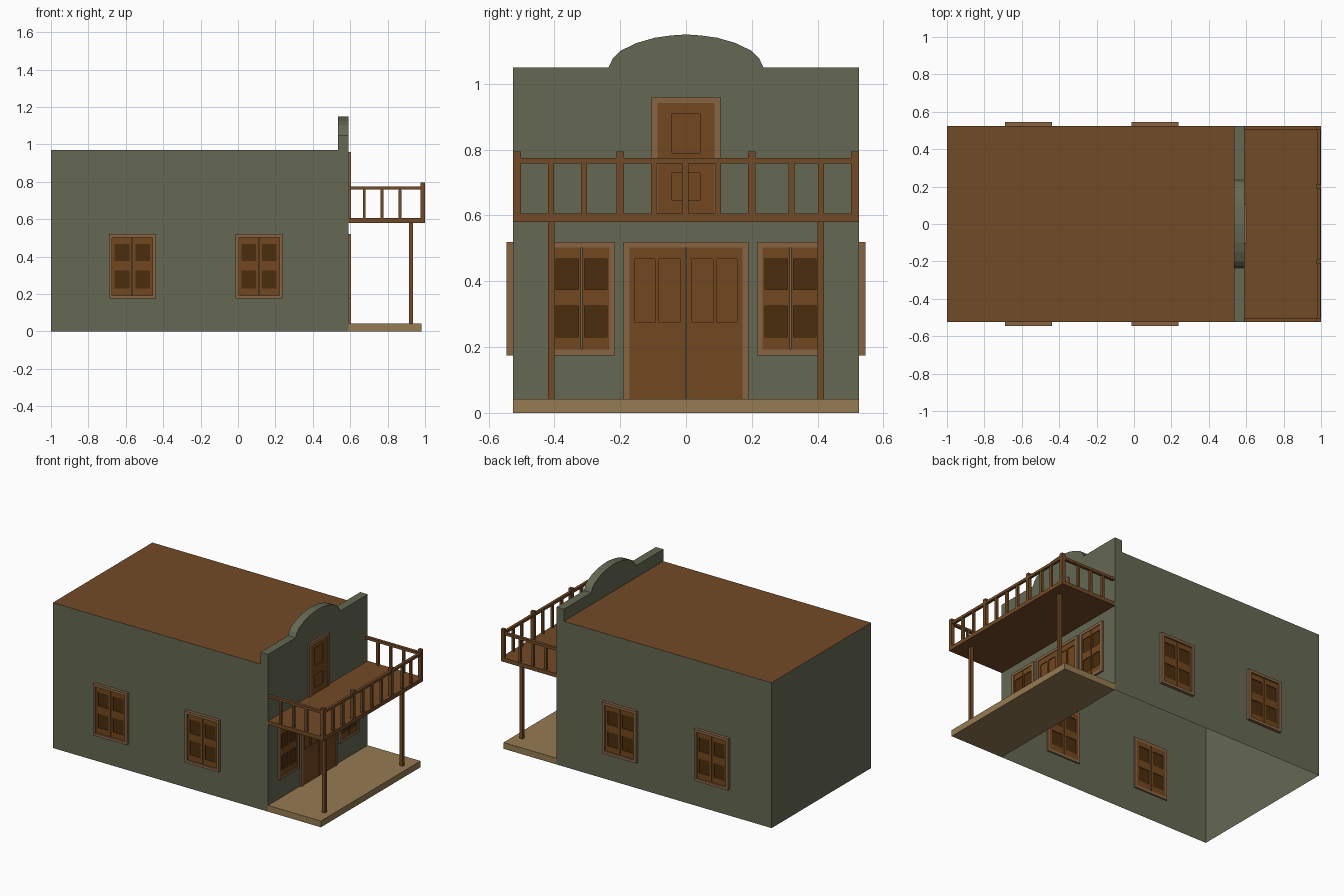
import bpy, bmesh

if "Cube" in bpy.data.objects:
    bpy.data.objects.remove(bpy.data.objects["Cube"])

def mat(name, r, g, b):
    m = bpy.data.materials.new(name)
    m.diffuse_color = (r, g, b, 1)
    m.use_nodes = True
    m.node_tree.nodes["Principled BSDF"].inputs["Base Color"].default_value = m.diffuse_color
    return m

GREEN = mat("wall_green", .13, .14, .085)
BROWN = mat("timber_brown", .17, .07, .02)
TRIM = mat("trim_tan", .24, .13, .06)
DOOR = mat("door_brown", .17, .065, .014)
PANE = mat("pane_dark", .07, .026, .004)
PORCH = mat("porch_boards", .30, .20, .085)

def finish(name, bm, mats):
    me = bpy.data.meshes.new(name)
    bm.to_mesh(me)
    bm.free()
    for m in mats:
        me.materials.append(m)
    ob = bpy.data.objects.new(name, me)
    bpy.context.collection.objects.link(ob)
    return ob

def boxes(name, items, mats):
    """items: (corner, opposite corner, material index)"""
    bm = bmesh.new()
    for a, b, mi in items:
        lo = [min(p, q) for p, q in zip(a, b)]
        hi = [max(p, q) for p, q in zip(a, b)]
        r = bmesh.ops.create_cube(bm, size=1)
        for v in r["verts"]:
            v.co = [hi[i] if v.co[i] > 0 else lo[i] for i in range(3)]
        for f in {f for v in r["verts"] for f in v.link_faces}:
            f.material_index = mi
    return finish(name, bm, mats)

W, XF, XP, ROOF, TOP = .525, .59, .535, .97, 1.05

# Building shell: open underneath, one-piece front with arched parapet
half = [(.235, TOP), (.222, 1.078), (.2, 1.10), (.15, 1.124), (.095, 1.14), (.045, 1.147)]
arch = [(-y, z) for y, z in half] + [(0, 1.15)] + half[::-1]
crest = [(-W, TOP)] + arch + [(W, TOP)]
bm = bmesh.new()

def face(pts, mi=0):
    f = bm.faces.new([bm.verts.new(p) for p in pts])
    f.material_index = mi

face([(XF, y, z) for y, z in [(W, 0)] + crest[::-1] + [(-W, 0)]][::-1])
face([(XP, y, z) for y, z in [(-W, ROOF)] + crest + [(W, ROOF)]][::-1][::-1])
for (y0, z0), (y1, z1) in zip(crest, crest[1:]):
    face([(XP, y0, z0), (XF, y0, z0), (XF, y1, z1), (XP, y1, z1)])
side = [(-1, 0), (XF, 0), (XF, TOP), (XP, TOP), (XP, ROOF), (-1, ROOF)]
face([(x, -W, z) for x, z in side])
face([(x, W, z) for x, z in side[::-1]])
face([(-1, W, 0), (-1, W, ROOF), (-1, -W, ROOF), (-1, -W, 0)])
face([(-1, -W, ROOF), (XP, -W, ROOF), (XP, W, ROOF), (-1, W, ROOF)], 1)
bmesh.ops.remove_doubles(bm, verts=bm.verts, dist=1e-5)
bmesh.ops.recalc_face_normals(bm, faces=bm.faces)
# open shell: make sure the roof points up
roof = next(f for f in bm.faces if f.material_index == 1)
if roof.normal.z < 0:
    bmesh.ops.reverse_faces(bm, faces=bm.faces)
finish("building_shell", bm, [GREEN, BROWN])

# Wall placement: u along the wall, d outwards, z up
PLACE = {
    "front": lambda u, d, z: (XF + d, u, z),
    "left": lambda u, d, z: (u, -W - d, z),
    "right": lambda u, d, z: (u, W + d, z),
}

def surround(name, wall, u0, u1, z0, z1, t, out, sill=True):
    P = PLACE[wall]
    bars = [(u0, u0 + t, z0, z1), (u1 - t, u1, z0, z1), (u0 + t, u1 - t, z1 - t, z1)]
    if sill:
        bars.append((u0 + t, u1 - t, z0, z0 + t))
    boxes(name, [(P(a, -.01, c), P(b, out, d), 0) for a, b, c, d in bars], [TRIM])

def leaf(name, wall, u0, u1, z0, z1, us, zs, fill, out=.009):
    """Stiles and rails around recessed panels at us x zs"""
    P = PLACE[wall]
    items = [(P(u0 + .002, -.005, z0 + .002), P(u1 - .002, out - .005, z1 - .002), 1)]
    edges = [u0] + [v for s in us for v in s] + [u1]
    for a, b in zip(edges[::2], edges[1::2]):
        items.append((P(a, -.01, z0), P(b, out, z1), 0))
    rows = [z0] + [v for s in zs for v in s] + [z1]
    for a, b in us:
        for c, d in zip(rows[::2], rows[1::2]):
            items.append((P(a, -.01, c), P(b, out, d), 0))
    boxes(name, items, [DOOR, fill])

def window(name, wall, c, hw, inset, out):
    surround(name + "_frame", wall, c - hw, c + hw, .175, .52, .018, out)
    for s, tag in ((-1, "a"), (1, "b")):
        u0, u1 = sorted((c + s * .002, c + s * (hw - .018)))
        leaf(f"{name}_sash_{tag}", wall, u0, u1, .193, .502,
             [(u0 + inset, u1 - inset)], [(.23, .325), (.375, .468)], PANE)

# Windows
for wall in ("left", "right"):
    window(f"{wall}_rear_window", wall, -.565, .126, .014, .02)
    window(f"{wall}_fore_window", wall, .113, .126, .014, .02)
for s, tag in ((-1, "left"), (1, "right")):
    window(f"front_{tag}_window", "front", s * .3175, .1025, .007, .013)

# Double entrance door
surround("entrance_frame", "front", -.19, .19, .04, .52, .018, .013, False)
for s, tag in ((-1, "left"), (1, "right")):
    u0, u1 = sorted((s * .002, s * .172))
    us = sorted(tuple(sorted((s * a, s * b))) for a, b in ((.018, .082), (.094, .155)))
    leaf(f"entrance_door_{tag}", "front", u0, u1, .042, .502, us, [(.275, .468)], DOOR)

# Balcony door
surround("balcony_door_frame", "front", -.105, .105, .605, .96, .018, .013, False)
leaf("balcony_door", "front", -.087, .087, .605, .942, [(-.042, .042)],
     [(.645, .73), (.79, .91)], DOOR)

# Porch, posts and balcony floor
boxes("porch_slab", [((XF, -W, 0), (.98, W, .042), 0)], [PORCH])
for s, tag in ((-1, "left"), (1, "right")):
    boxes(f"porch_post_{tag}", [((.914, s * .4, .042), (.936, s * .42, .582), 0)], [BROWN])
boxes("balcony_floor", [((XF, -W, .58), (1, W, .606), 0)], [BROWN])

# Front railing
RZ0, RZ1 = .758, .775
boxes("front_handrail", [((.98, -W, RZ0), (.998, W, RZ1), 0)], [BROWN])
boxes("front_balusters", [((.981, y - .009, .6), (.996, y + .009, RZ0), 0)
      for y in (-.41, -.31, -.098, -.002, .098, .32, .41)], [BROWN])
boxes("tall_posts", [((.976, y - .0115, .6), (1, y + .0115, .795), 0)
      for y in (-.5135, -.2, .2, .5135)], [BROWN])

# Side railings
for s, tag in ((-1, "left"), (1, "right")):
    boxes(f"{tag}_handrail", [((XF, s * .503, RZ0), (.98, s * .523, RZ1), 0)], [BROWN])
    boxes(f"{tag}_balusters", [((x - .008, s * .505, .6), (x + .008, s * .521, RZ0), 0)
          for x in (.675, .77, .865)], [BROWN])
